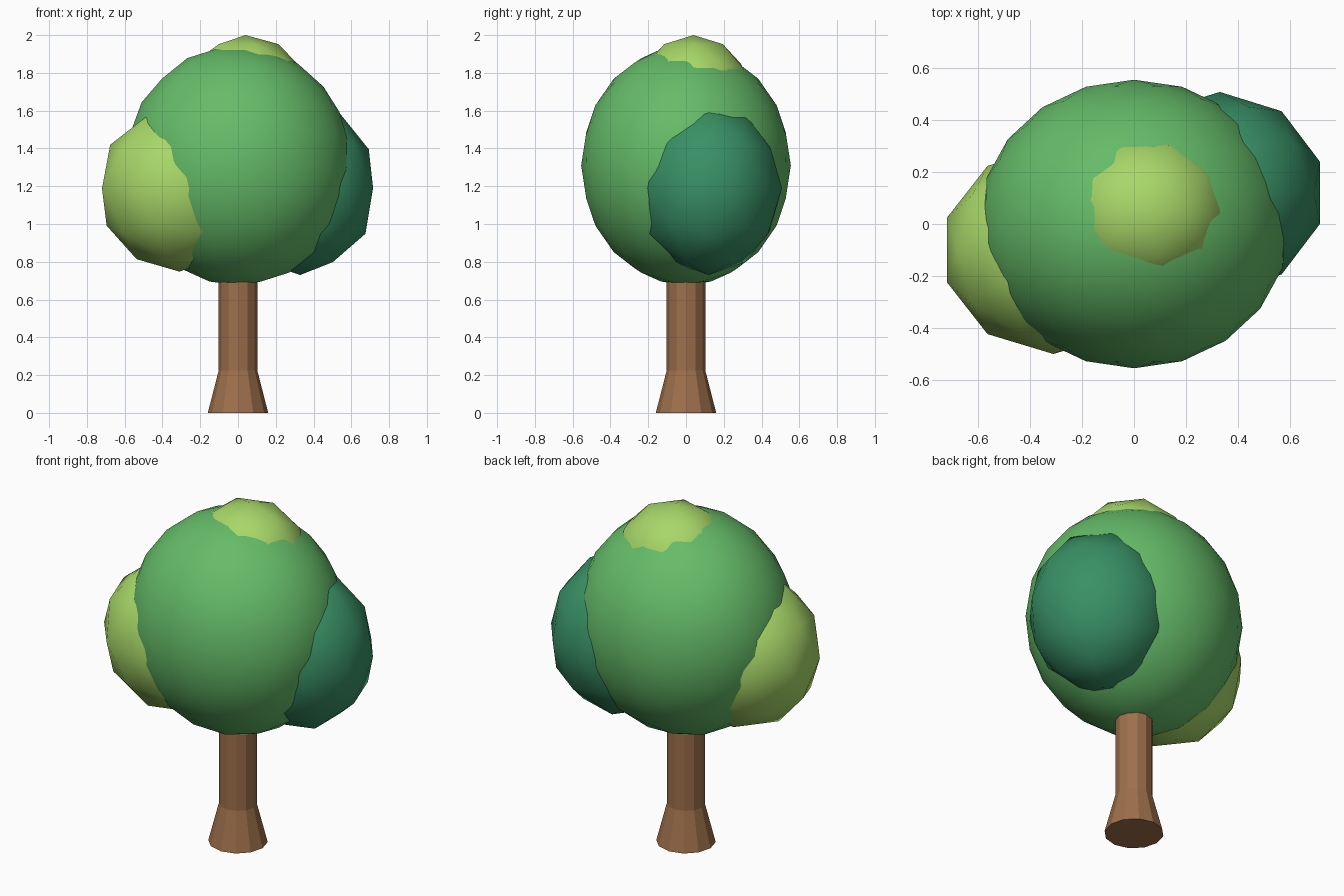
import bpy, bmesh, math

if "Cube" in bpy.data.objects:
    bpy.data.objects.remove(bpy.data.objects["Cube"])


def material(name, rgb):
    m = bpy.data.materials.new(name)
    m.diffuse_color = (*rgb, 1)
    m.use_nodes = True
    m.node_tree.nodes["Principled BSDF"].inputs["Base Color"].default_value = m.diffuse_color
    return m


BARK = material("bark brown", (0.34, 0.16, 0.07))
GREEN = material("leaf green", (0.13, 0.50, 0.14))
LIGHT = material("light leaf green", (0.39, 0.68, 0.14))
DARK = material("dark leaf green", (0.04, 0.28, 0.13))


def add_object(name, bm, mat, smooth):
    mesh = bpy.data.meshes.new(name)
    for f in bm.faces:
        f.smooth = smooth
    bm.to_mesh(mesh)
    bm.free()
    mesh.materials.append(mat)
    bpy.context.collection.objects.link(bpy.data.objects.new(name, mesh))


def foliage(name, center, radii, detail, mat):
    """Stretched icosphere clump of leaves."""
    bm = bmesh.new()
    bmesh.ops.create_icosphere(bm, subdivisions=detail, radius=1)
    bmesh.ops.scale(bm, vec=radii, verts=bm.verts)
    bmesh.ops.translate(bm, vec=center, verts=bm.verts)
    add_object(name, bm, mat, True)


def lathe(name, profile, sides, mat):
    """Closed faceted solid from (radius, height) rings."""
    bm = bmesh.new()
    rings = [[bm.verts.new((r * math.cos(math.tau * i / sides),
                            r * math.sin(math.tau * i / sides), z))
              for i in range(sides)] for r, z in profile]
    for low, high in zip(rings, rings[1:]):
        for i in range(sides):
            j = (i + 1) % sides
            bm.faces.new((low[i], low[j], high[j], high[i]))
    bm.faces.new(rings[0][::-1])
    bm.faces.new(rings[-1])
    add_object(name, bm, mat, False)


# Trunk with flared foot, running up into the crown
lathe("trunk", [(0.16, 0), (0.102, 0.225), (0.102, 0.8)], 12, BARK)

# Crown and its three side clumps
foliage("crown", (0, 0, 1.31), (0.60, 0.555, 0.635), 3, GREEN)
foliage("right_clump", (0.33, 0.12, 1.19), (0.405, 0.388, 0.46), 2, DARK)
foliage("left_clump", (-0.31, -0.10, 1.188), (0.431, 0.40, 0.44), 2, LIGHT)
foliage("top_clump", (0.04, 0.04, 1.68), (0.333, 0.31, 0.32), 2, LIGHT)
